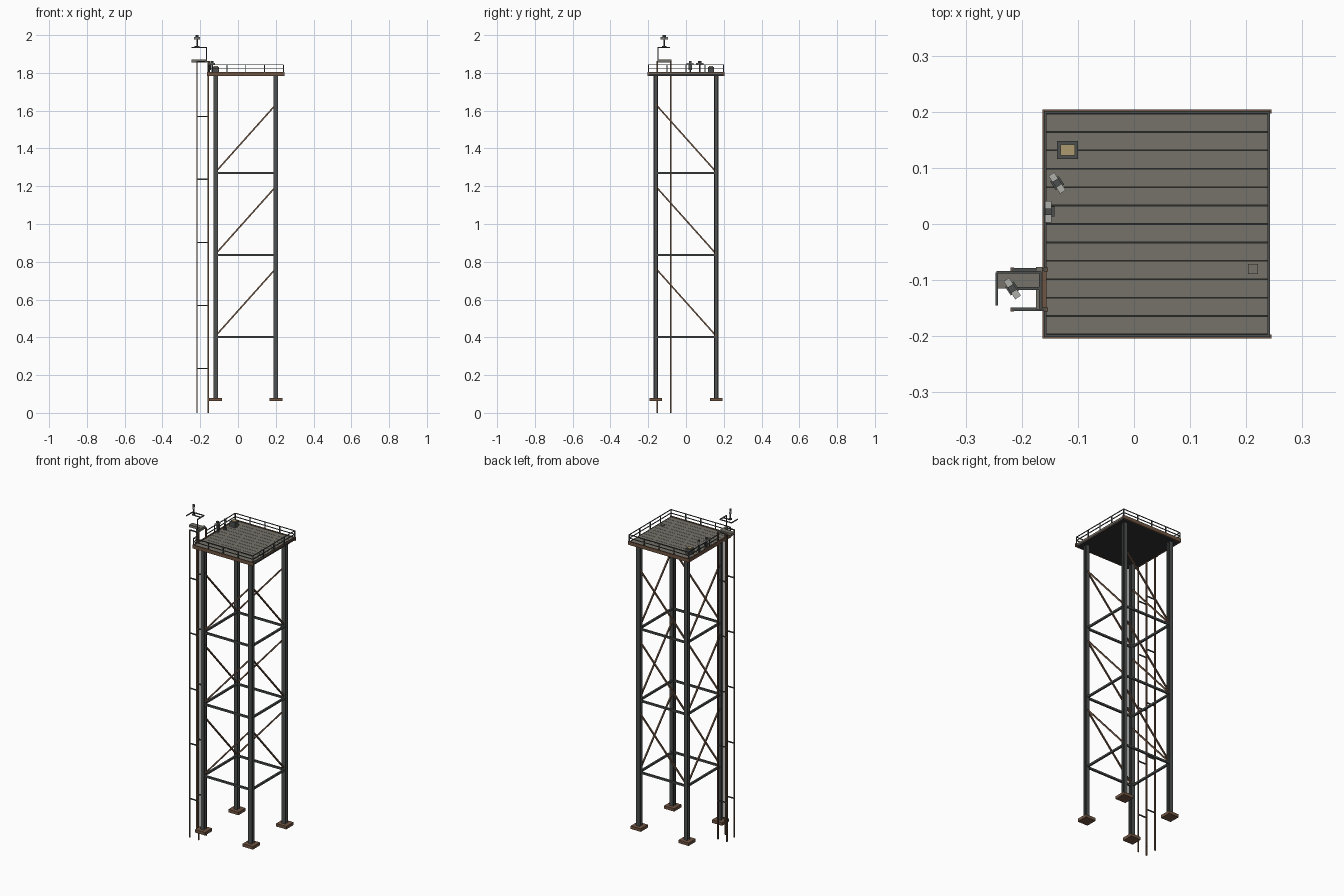
import bpy, bmesh
from math import radians
from mathutils import Vector, Matrix

if "Cube" in bpy.data.objects:
    bpy.data.objects.remove(bpy.data.objects["Cube"])


def mat(name, rgb):
    m = bpy.data.materials.new(name)
    m.diffuse_color = (*rgb, 1)
    m.use_nodes = True
    m.node_tree.nodes["Principled BSDF"].inputs["Base Color"].default_value = m.diffuse_color
    return m


STEEL = mat("dark_steel", (0.075, 0.08, 0.08))
RUST = mat("rusty_steel", (0.16, 0.09, 0.055))
DECK = mat("weathered_deck", (0.18, 0.17, 0.145))
DARK = mat("dark_underside", (0.03, 0.03, 0.03))
PALE = mat("pale_metal", (0.42, 0.42, 0.40))
TAN = mat("tan_panel", (0.42, 0.33, 0.16))


def finish(bm, name, m):
    bmesh.ops.recalc_face_normals(bm, faces=bm.faces)
    me = bpy.data.meshes.new(name)
    bm.to_mesh(me)
    bm.free()
    me.materials.append(m)
    o = bpy.data.objects.new(name, me)
    bpy.context.collection.objects.link(o)
    return o


def add_box(bm, lo, hi):
    lo, hi = Vector(lo), Vector(hi)
    M = Matrix.Translation((lo + hi) / 2) @ Matrix.Diagonal((*(hi - lo), 1))
    bmesh.ops.create_cube(bm, size=1, matrix=M)


def add_bar(bm, a, b, w, sides=4):
    a, b = Vector(a), Vector(b)
    d = b - a
    if sides == 4:
        M = Matrix.Translation((a + b) / 2) @ d.to_track_quat('Z', 'Y').to_matrix().to_4x4()
        bmesh.ops.create_cube(bm, size=1, matrix=M @ Matrix.Diagonal((w, w, d.length, 1)))
    else:
        M = Matrix.Translation((a + b) / 2) @ d.to_track_quat('Z', 'Y').to_matrix().to_4x4()
        bmesh.ops.create_cone(bm, cap_ends=True, segments=sides, radius1=w / 2,
                              radius2=w / 2, depth=d.length, matrix=M)


def boxes(name, m, items):
    bm = bmesh.new()
    for lo, hi in items:
        add_box(bm, lo, hi)
    return finish(bm, name, m)


def bars(name, m, items, w, sides=4):
    bm = bmesh.new()
    for a, b in items:
        add_bar(bm, a, b, w, sides)
    return finish(bm, name, m)


CX, L = 0.041, 0.16            # tower centre and leg offset
X0, X1 = CX - L, CX + L
TOP = 1.80

# H-section legs with base plates
H = [(-.012, -.012), (.012, -.012), (.012, -.007), (.003, -.007), (.003, .007), (.012, .007),
     (.012, .012), (-.012, .012), (-.012, .007), (-.003, .007), (-.003, -.007), (-.012, -.007)]
for i, x in enumerate((X0, X1)):
    for j, y in enumerate((-L, L)):
        tag = ("left", "right")[i] + "_" + ("front", "back")[j]
        bm = bmesh.new()
        f = bm.faces.new([bm.verts.new((x + px, y + py, .075)) for px, py in H])
        r = bmesh.ops.extrude_face_region(bm, geom=[f])
        bmesh.ops.translate(bm, vec=(0, 0, 1.71),
                            verts=[v for v in r['geom'] if isinstance(v, bmesh.types.BMVert)])
        finish(bm, tag + "_leg", STEEL)
        boxes(tag + "_base_plate", RUST, [((x - .034, y - .034, .062), (x + .034, y + .034, .08))])

# horizontal beams and diagonal braces
beams, diag = [], []
for z in (.402, .836, 1.27):
    for s in (-L, L):
        beams += [((X0, s, z), (X1, s, z)), ((CX + s, -L, z), (CX + s, L, z))]
        diag += [((X0, s, z + .005), (X1, s, z + .363)),
                 ((CX + s, L, z + .005), (CX + s, -L, z + .363))]
bars("cross_beams", STEEL, beams, .011)
bars("diagonal_braces", RUST, diag, .008)

# deck: slab, planks, rim
R, W = .204, .197
boxes("deck_slab", DARK, [((CX - W, -W, 1.785), (CX + W, W, 1.795))])
n = 12
p = 2 * W / n
boxes("deck_planks", DECK, [((CX - W, -W + k * p + .0007, 1.795),
                             (CX + W, -W + (k + 1) * p - .0007, TOP)) for k in range(n)])
za, zb = 1.783, 1.804
boxes("deck_rim", RUST, [((CX - R, -R, za), (CX + R, -W, zb)), ((CX - R, W, za), (CX + R, R, zb)),
                         ((CX - R, -W, za), (CX - W, W, zb)), ((CX + W, -W, za), (CX + W, W, zb))])

# guard rail, open where the ladder arrives
g = .199
posts, rails = [], []
for k in range(5):
    t = -g + k * g / 2
    for a, b in ((CX + t, -g), (CX + t, g), (CX + g, t), (CX - g, t)):
        if not (a < CX - g + .01 and -.15 < b < -.08):
            posts.append(((a, b, TOP), (a, b, 1.843)))
for z in (1.822, 1.843):
    for s in (-g, g):
        rails.append(((CX - g, s, z), (CX + g, s, z)))
    rails += [((CX + g, -g, z), (CX + g, g, z)), ((CX - g, -g, z), (CX - g, -.152, z)),
              ((CX - g, -.078, z), (CX - g, g, z))]
bars("guard_rail_posts", STEEL, posts, .005)
bars("guard_rails", STEEL, rails, .004)

# ladder frame: four uprights and tie bars
YA, YB, XA, XB = -.152, -.081, -.157, -.217
bars("ladder_inner_uprights", RUST, [((XA, y, 0), (XA, y, 1.862)) for y in (YA, YB)], .007)
bars("ladder_outer_uprights", RUST, [((XB, y, 0), (XB, y, 1.862)) for y in (YA, YB)], .007)
bars("ladder_ties", STEEL, [((XB, y, z), (XA, y, z)) for y in (YA, YB)
                            for z in (.235, .569, .903, 1.237, 1.57, 1.86)], .006)

# ladder-top step and its handrail
boxes("ladder_top_step", DECK, [((-.246, -.115, 1.855), (-.172, -.086, 1.87)),
                                ((-.175, -.152, 1.855), (-.163, -.077, 1.87))])
bars("step_handrail", STEEL, [((-.167, -.148, 1.865), (-.167, -.148, 1.937)),
                              ((-.167, -.148, 1.935), (-.167, -.085, 1.935)),
                              ((-.167, -.086, 1.935), (-.245, -.086, 1.935)),
                              ((-.2445, -.086, 1.935), (-.2445, -.145, 1.935)),
                              ((-.167, -.115, 1.935), (-.217, -.115, 1.935))], .005)


# lamp fittings: foot, stem, tilted head plate and tip
def lamp(name, x, y, z, ang):
    bm = bmesh.new()
    add_box(bm, (-.009, -.009, 0), (.009, .009, .005))
    add_bar(bm, (0, 0, 0), (0, 0, .05), .008, 8)
    add_box(bm, (-.006, -.006, .045), (.006, .006, .063))
    M = Matrix.Translation((x, y, z)) @ Matrix.Rotation(radians(ang), 4, 'Z')
    bm.transform(M)
    finish(bm, name + "_stem", STEEL)
    o = boxes(name + "_head", PALE, [((-.019, -.006, .041), (.019, .006, .053))])
    o.matrix_world = M


lamp("step_lamp", -.217, -.115, 1.937, -57)
lamp("deck_lamp", -.137, .073, TOP, -57)
lamp("edge_lamp", -.153, .022, TOP, 90)
boxes("edge_lamp_bracket", STEEL, [((-.148, .013, 1.815), (-.142, .031, 1.845))])

# equipment box and small deck hatch
boxes("equipment_box", STEEL, [((-.137, .116, TOP), (-.100, .148, 1.832))])
boxes("equipment_panel", TAN, [((-.131, .122, 1.832), (-.105, .142, 1.836))])
boxes("deck_hatch", DECK, [((.203, -.089, TOP), (.221, -.071, 1.806))])
